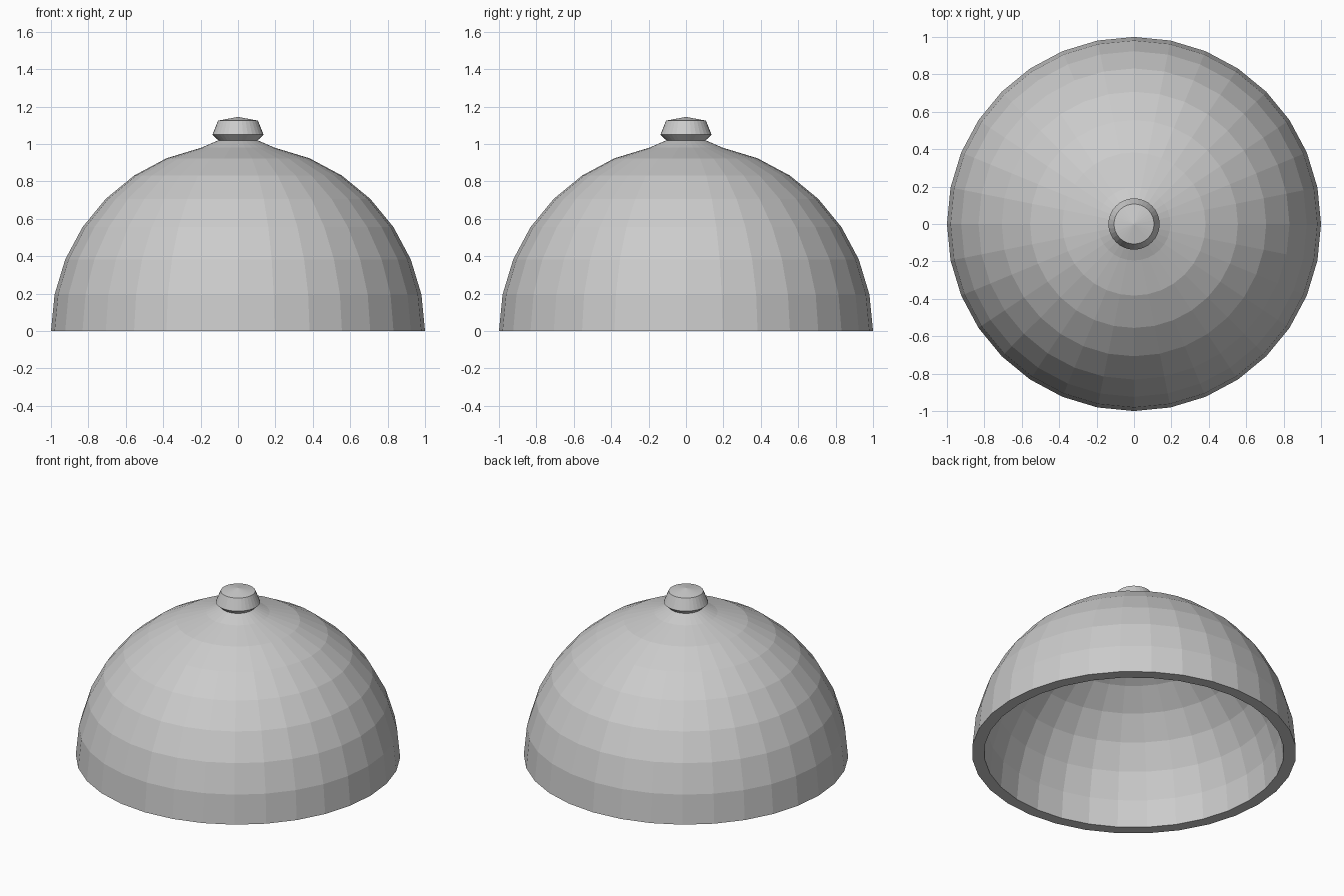
import bpy, bmesh
from math import sin, cos, pi

if "Cube" in bpy.data.objects:
    bpy.data.objects.remove(bpy.data.objects["Cube"])

SEGMENTS = 32


def lathe(name, profile):
    """Revolve (radius, height) points about z; radius 0 makes a pole."""
    bm = bmesh.new()
    rings = []
    for r, z in profile:
        count = SEGMENTS if r > 0 else 1
        rings.append([bm.verts.new((r * cos(2 * pi * i / SEGMENTS),
                                    r * sin(2 * pi * i / SEGMENTS), z))
                      for i in range(count)])
    for a, b in zip(rings, rings[1:]):
        for i in range(SEGMENTS):
            j = (i + 1) % SEGMENTS
            if len(a) == 1:
                bm.faces.new((a[0], b[j], b[i]))
            elif len(b) == 1:
                bm.faces.new((a[i], a[j], b[0]))
            else:
                bm.faces.new((a[i], a[j], b[j], b[i]))
    mesh = bpy.data.meshes.new(name)
    bm.to_mesh(mesh)
    bm.free()
    obj = bpy.data.objects.new(name, mesh)
    bpy.context.collection.objects.link(obj)
    return obj


def arc(radius, steps):
    return [(radius * cos(pi / 16 * k), radius * sin(pi / 16 * k)) for k in steps]


# Hollow dome: inner wall from its apex down, flat rim, outer wall up to the knob
inner = [(0, 0.925)] + arc(0.925, range(7, -1, -1))
outer = arc(1.0, range(8)) + [(0.105, 1.02)]
lathe("dome", inner + outer)

# Flared knob with a shallow pointed top, sitting on the dome's opening
lathe("knob", [(0.105, 1.02), (0.137, 1.05), (0.107, 1.125), (0, 1.145)])
